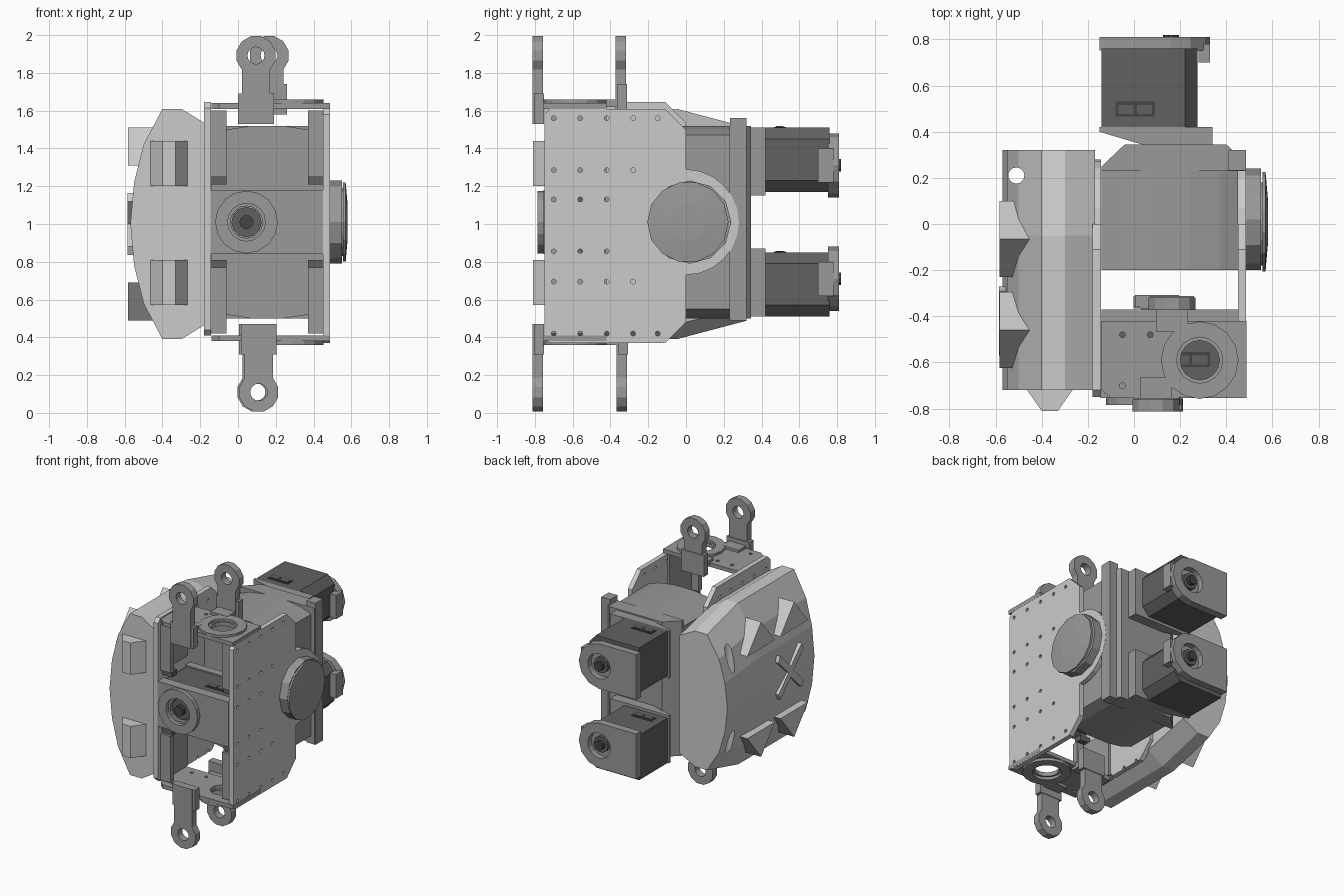
import bpy, bmesh, math
from mathutils import Vector

old = bpy.data.objects.get("Cube")
if old:
    bpy.data.objects.remove(old)


def material(name, v):
    m = bpy.data.materials.new(name)
    m.use_nodes = True
    m.diffuse_color = (v, v, v, 1)
    m.node_tree.nodes["Principled BSDF"].inputs["Base Color"].default_value = (v, v, v, 1)
    return m


LIGHT = material("light grey", 0.6)
MID = material("mid grey", 0.32)
DARK = material("dark grey", 0.12)
BLACK = material("charcoal", 0.06)
MZ = 1.01  # height of the mirror plane


def place(axis, u, v, w):
    return Vector({"x": (w, u, v), "y": (u, w, v), "z": (u, v, w)}[axis])


def loft(name, axis, sections, mat):
    """Skin closed outlines, each given as (points, offset along axis)."""
    bm = bmesh.new()
    rings = [[bm.verts.new(place(axis, u, v, w)) for u, v in pts] for pts, w in sections]
    n = len(rings[0])
    for a, b in zip(rings, rings[1:]):
        for i in range(n):
            bm.faces.new((a[i], a[(i + 1) % n], b[(i + 1) % n], b[i]))
    bm.faces.new(rings[0])
    bm.faces.new(rings[-1])
    bmesh.ops.recalc_face_normals(bm, faces=bm.faces)
    me = bpy.data.meshes.new(name)
    bm.to_mesh(me)
    bm.free()
    me.materials.append(mat)
    ob = bpy.data.objects.new(name, me)
    bpy.context.collection.objects.link(ob)
    return ob


def prism(name, axis, pts, a, b, mat):
    return loft(name, axis, [(pts, a), (pts, b)], mat)


def arc(u, v, r, start, end, n):
    steps = [math.radians(start + (end - start) * i / n) for i in range(n + 1)]
    return [(u + r * math.cos(t), v + r * math.sin(t)) for t in steps]


def circle(u, v, r, n=16):
    return arc(u, v, r, 0, 360, n)[:-1]


def rect(u0, u1, v0, v1):
    return [(u0, v0), (u1, v0), (u1, v1), (u0, v1)]


def flip(pts, up):
    """Mirror an outline's height about the mirror plane."""
    return pts if up else [(u, 2 * MZ - v) for u, v in pts]


def drill(ob, axis, holes, a, b):
    """Cut round holes (u, v, radius) through an object."""
    for i, (u, v, r) in enumerate(holes):
        part = prism("hole_cutter", axis, circle(u, v, r, 8 if r < 0.03 else 16), a, b, DARK)
        if i == 0:
            cutter, bm = part, bmesh.new()
        bm.from_mesh(part.data)
        if i:
            bpy.data.objects.remove(part)
    bm.to_mesh(cutter.data)
    bm.free()
    cutter.hide_render = True
    cutter.hide_set(True)
    mod = ob.modifiers.new("holes", "BOOLEAN")
    mod.operation, mod.solver, mod.object = "DIFFERENCE", "EXACT", cutter


# Side plates with a round pivot lobe and a grid of screw holes
grid = [-0.70, -0.56, -0.42, -0.28, -0.15]
screws = [(y, z, 0.013) for z, n in
          ((1.56, 5), (1.285, 4), (1.13, 3), (0.855, 3), (0.695, 4), (0.42, 5)) for y in grid[:n]]
for name, x, lo, hi in (("right_plate", 0.45, 0.37, 1.61), ("left_plate", -0.18, 0.41, 1.645)):
    outline = [(-0.75, lo + 0.03), (-0.72, lo), (-0.11, lo), (0, lo + 0.11)]
    outline += arc(0, MZ, 0.28, -90, 90, 12)
    outline += [(0, hi - 0.11), (-0.11, hi), (-0.72, hi), (-0.75, hi - 0.03)]
    plate = prism(name, "x", outline, x, x + 0.036, LIGHT)
    drill(plate, "x", screws, x - 0.05, x + 0.08)

# Round pivot cover on the right
prism("pivot_hub", "x", circle(0.02, MZ, 0.22, 12), 0.485, 0.55, MID)
prism("pivot_collar", "x", circle(0, MZ, 0.18, 16), 0.545, 0.56, MID)
loft("pivot_cap", "x", [(circle(0.01, MZ, 0.215, 14), 0.556), (circle(0.01, MZ, 0.215, 14), 0.57),
                        (circle(0.01, MZ, 0.1, 14), 0.58)], MID)

# Faceted armour shell, tapering towards the rear
half = [(-0.17, 1.53), (-0.30, 1.61), (-0.40, 1.61), (-0.50, 1.42), (-0.55, 1.22), (-0.57, 1.0)]
profile = half + [(x, 2.0 - z) for x, z in half[-2::-1]]
rear = [(x, 1 + (z - 1) * 0.84) for x, z in profile]
shell = loft("armour_shell", "y", [(profile, -0.72), (profile, -0.05), (rear, 0.32)], LIGHT)
drill(shell, "z", [(-0.51, 0.21, 0.035)], 0.3, 1.7)

# Shell ridges, front pads and outer emblem
for up in (True, False):
    for y in (-0.46, -0.065):
        ridge = [(y - 0.165, 1.31), (y + 0.165, 1.31), (y, 1.51)]
        prism("shell_ridge", "x", [(u, v if up else 2 - v) for u, v in ridge], -0.583, -0.42, LIGHT)
    z = 1.2 if up else 0.57
    prism("front_pad", "z", [(-0.47, -0.71), (-0.40, -0.81), (-0.33, -0.81), (-0.26, -0.71)],
          z, z + 0.24, LIGHT)
    for side in (-1, 1):
        s = 1 if up else -1
        arm = [(0, -0.03 * s), (0.03, 0), (0.15, 0.12 * s), (0.13, 0.165 * s), (0.10, 0.14 * s),
               (0, 0.04 * s)]
        prism("emblem_arm", "x", [(-0.42 + side * u, 1 + v) for u, v in arm], -0.585, -0.54, LIGHT)

# Central gearbox body with domed top and bottom
dome = [(-0.14, 1.47), (-0.06, 1.50), (0.07, 1.52), (0.24, 1.52), (0.37, 1.50), (0.45, 1.47)]
prism("gearbox_body", "y", dome + flip(dome, False)[::-1], -0.2, 0.24, MID)
prism("gearbox_flange", "z", [(-0.14, 0.23), (0.48, 0.23), (0.48, 0.27), (0.40, 0.345),
                              (-0.04, 0.345), (-0.14, 0.25)], 0.5, 1.52, MID)
prism("flange_post", "y", rect(0.41, 0.485, 0.49, 1.56), 0.232, 0.32, MID)

# Inner angle brackets beside the side plates
for up in (True, False):
    for x0, x1, z0 in ((-0.145, -0.06, 1.25), (0.37, 0.45, 1.25)):
        prism("inner_bracket", "y", flip(rect(x0, x1, z0, 1.6), up), -0.72, -0.68, MID)
        prism("bracket_foot", "y", flip(rect(x0, x1, z0 - 0.04, z0), up), -0.70, -0.64, DARK)
        edge = x0 if x0 < 0 else x1 - 0.02
        prism("bracket_web", "y", flip(rect(edge, edge + 0.02, z0, 1.6), up), -0.70, -0.42, MID)

# Top and bottom bearing plates with raised rings
for up in (True, False):
    name = "top" if up else "bottom"
    zs = [1.61, 1.64, 1.658] if up else [0.41, 0.38, 0.36]
    corners = [(-0.14, -0.72), (-0.10, -0.755), (0.487, -0.755), (0.487, -0.42), (-0.14, -0.42)]
    plate = prism(name + "_bearing_plate", "z", corners, zs[0], zs[1], MID)
    ring = prism(name + "_bearing_ring", "z", circle(0.285, -0.59, 0.168), zs[1], zs[2], MID)
    bolts = [(x, y, 0.013) for x in (-0.05, 0.07) for y in (-0.70, -0.48)]
    drill(plate, "z", [(0.285, -0.59, 0.085)] + bolts, min(zs) - 0.05, max(zs) + 0.05)
    drill(ring, "z", [(0.285, -0.59, 0.10)], min(zs) - 0.05, max(zs) + 0.05)

# Four link arms ending in pierced lugs
for name, x, y, root, up in (("top_front", 0.095, -0.785, 1.53, True),
                             ("top_rear", 0.165, -0.345, 1.58, True),
                             ("bottom_front", 0.11, -0.785, 1.55, False),
                             ("bottom_rear", 0.10, -0.34, 1.55, False)):
    zc = 1.892 if up else 1.91
    lug = [(x - 0.075, root), (x + 0.075, root)] + arc(x, zc, 0.106, -45, 225, 9)
    link = prism(name + "_link", "y", flip(lug, up), y - 0.027, y + 0.027, MID)
    hole = flip([(x, zc)], up)[0]
    drill(link, "y", [(*hole, 0.045)], y - 0.1, y + 0.1)
    foot = flip(rect(x - 0.095, x + 0.095, root, root + 0.16), up)
    prism(name + "_link_foot", "y", foot, y - 0.02, y + 0.032, MID)
    tail = (y, y + 0.12) if y < -0.5 else (y - 0.12, y)
    prism(name + "_link_tab", "y", flip(rect(x - 0.07, x + 0.07, 1.62, 1.66), up), *tail, MID)


def label(z, x, y):
    """Small recessed-looking socket plate on top of a motor."""
    prism("motor_socket", "z", rect(x, x + 0.17, y, y + 0.065), z, z + 0.004, BLACK)
    for dx in (0.012, 0.092):
        prism("socket_pin_block", "z", rect(x + dx, x + dx + 0.066, y + 0.012, y + 0.05),
              z + 0.004, z + 0.008, DARK)


# Two rear motors, mirrored top to bottom
for up in (True, False):
    name = "upper" if up else "lower"
    prism(name + "_motor_mount", "z", [(-0.15, 0.42), (-0.15, 0.40), (0.05, 0.34), (0.34, 0.34),
                                       (0.34, 0.42)], *((1.15, 1.51) if up else (0.51, 0.87)), MID)
    case = [(-0.14, 1.17), (0.22, 1.17), (0.275, 1.23), (0.275, 1.45), (0.22, 1.51), (-0.14, 1.51)]
    prism(name + "_motor_case", "y", flip(case, up), 0.41, 0.76, DARK)
    r = 0.17
    cap_pts = [(-0.15, 1.31 - r)] + arc(0.16, 1.31, r, -90, 90, 6) + [(-0.15, 1.31 + r)]
    cap = prism(name + "_motor_cap", "y", flip(cap_pts, up), 0.752, 0.81, MID)
    zc = flip([(0.16, 1.31)], up)[0][1]
    drill(cap, "y", [(0.16, zc, 0.095)], 0.765, 0.9)
    prism(name + "_cap_lip", "y", rect(0.28, 0.33, zc - 0.09, zc + 0.09), 0.70, 0.78, MID)
    prism(name + "_motor_boss", "y", circle(0.16, zc, 0.06, 10), 0.74, 0.79, DARK)
    prism(name + "_motor_shaft", "y", circle(0.16, zc, 0.035, 10), 0.78, 0.82, BLACK)
    label(1.51 if up else 0.85, -0.08, 0.465)

# Front motor facing forward between the plates
face = prism("front_motor_face", "y", rect(-0.145, 0.45, 0.84, 1.18), -0.755, -0.68, MID)
ring = prism("front_motor_ring", "y", circle(0.045, MZ, 0.166), -0.785, -0.75, MID)
drill(face, "y", [(0.045, MZ, 0.085)], -0.9, -0.70)
drill(ring, "y", [(0.045, MZ, 0.10)], -0.9, -0.6)
prism("front_motor_boss", "y", circle(0.045, MZ, 0.08, 12), -0.74, -0.69, DARK)
prism("front_motor_shaft", "y", circle(0.045, MZ, 0.038, 10), -0.78, -0.73, BLACK)
prism("front_motor_case", "y", rect(-0.13, 0.43, 0.85, 1.17), -0.69, -0.42, DARK)
prism("front_motor_back", "y", rect(-0.14, 0.45, 0.84, 1.18), -0.43, -0.37, MID)
label(1.17, 0.16, -0.62)
